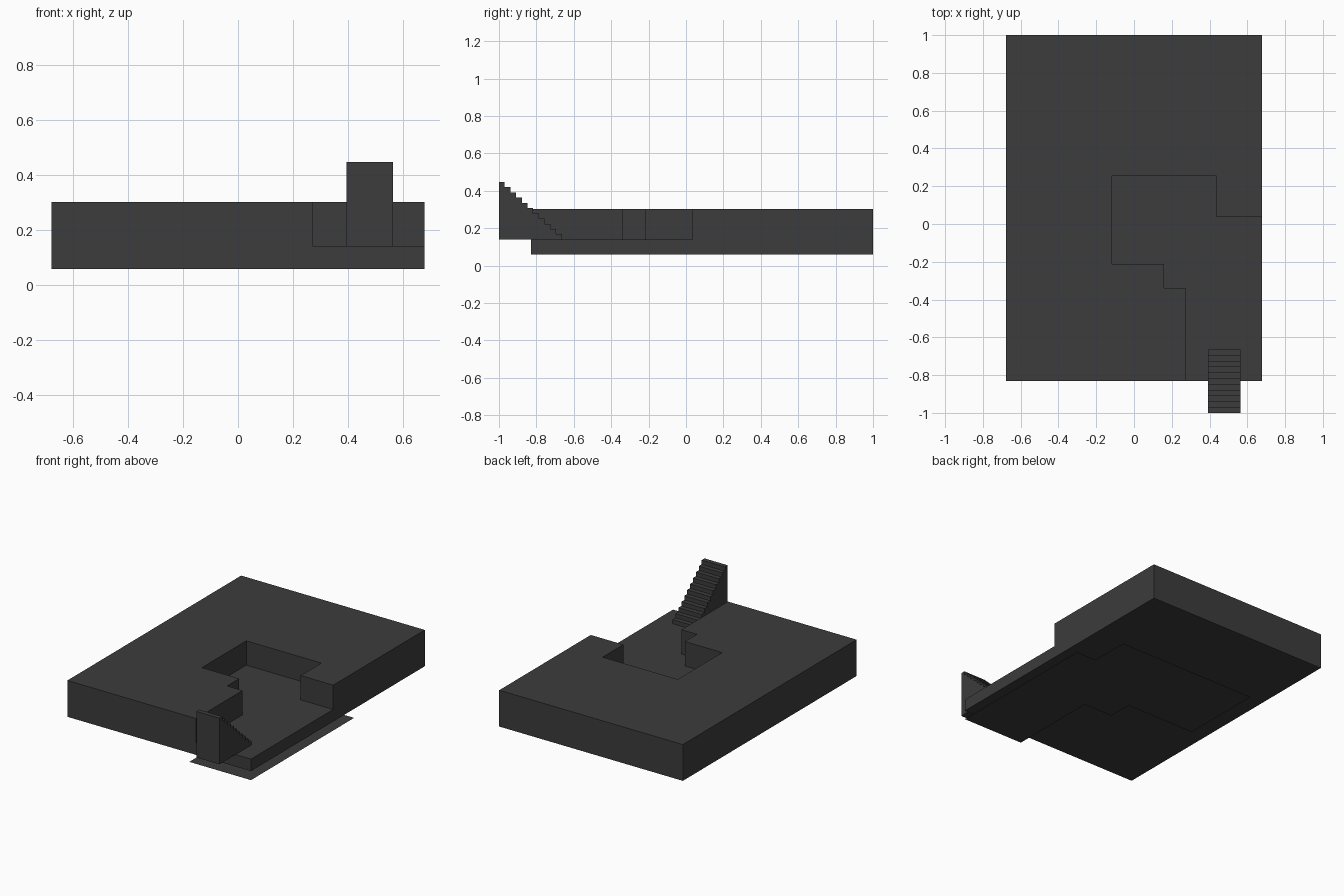
import bpy
import bmesh
from mathutils import Vector

cube = bpy.data.objects.get("Cube")
if cube:
    bpy.data.objects.remove(cube, do_unlink=True)

# One dark grey for everything
grey = bpy.data.materials.new("dark grey")
grey.use_nodes = True
colour = (0.045, 0.045, 0.045, 1)
grey.diffuse_color = colour
grey.node_tree.nodes["Principled BSDF"].inputs["Base Color"].default_value = colour


def prism(name, outline, direction):
    """Flat outline, extruded along direction when one is given."""
    bm = bmesh.new()
    face = bm.faces.new([bm.verts.new(p) for p in outline])
    if direction:
        made = bmesh.ops.extrude_face_region(bm, geom=[face], use_keep_orig=True)["geom"]
        verts = [g for g in made if isinstance(g, bmesh.types.BMVert)]
        bmesh.ops.translate(bm, verts=verts, vec=Vector(direction))
        bmesh.ops.recalc_face_normals(bm, faces=bm.faces)
    elif face.normal.z <= 0:
        face.normal_update()
        if face.normal.z < 0:
            face.normal_flip()
    mesh = bpy.data.meshes.new(name)
    bm.to_mesh(mesh)
    bm.free()
    mesh.materials.append(grey)
    obj = bpy.data.objects.new(name, mesh)
    bpy.context.collection.objects.link(obj)
    return obj


def stepped(xs, ys, z):
    """Right-angled outline that alternates between x moves and y moves."""
    points = []
    for i, x in enumerate(xs):
        points += [(x, ys[i], z), (x, ys[(i + 1) % len(ys)], z)]
    return points


SIDE, FRONT, BACK = 0.677, -0.83, 1.0
BOTTOM, FLOOR, TOP = 0.06, 0.14, 0.302

# Slab with the sunken room cut out of its front corner
slab = prism("slab", stepped([-SIDE, SIDE], [FRONT, BACK], BOTTOM), (0, 0, TOP - BOTTOM))
room = stepped([0.272, 0.158, -0.117, 0.437, SIDE + 0.1],
               [FRONT - 0.1, -0.34, -0.213, 0.254, 0.036], FLOOR)
cutter = prism("room_cutter", room, (0, 0, 0.4))
cutter.hide_render = True
cut = slab.modifiers.new("room", "BOOLEAN")
cut.operation = "DIFFERENCE"
cut.solver = "EXACT"
cut.object = cutter
bpy.context.view_layer.objects.active = slab
bpy.ops.object.modifier_apply(modifier=cut.name)
bpy.data.objects.remove(cutter, do_unlink=True)

# Thin ground sheet under the slab
prism("ground_sheet", stepped([0.222, 0.006, -0.507, 0.528, SIDE],
                              [FRONT, -0.212, -0.046, 0.523, 0.256], 0), None)

# Solid staircase rising towards the front
STEPS, LOW, HIGH = 11, -0.664, 0.447
run, rise = (LOW + 1) / STEPS, (HIGH - FLOOR) / STEPS
LEFT, WIDTH = 0.393, 0.17
profile = [(LEFT, -1, FLOOR), (LEFT, LOW, FLOOR)]
for i in range(STEPS):
    z = FLOOR + (i + 1) * rise
    profile += [(LEFT, LOW - i * run, z), (LEFT, LOW - (i + 1) * run, z)]
prism("staircase", profile, (WIDTH, 0, 0))
